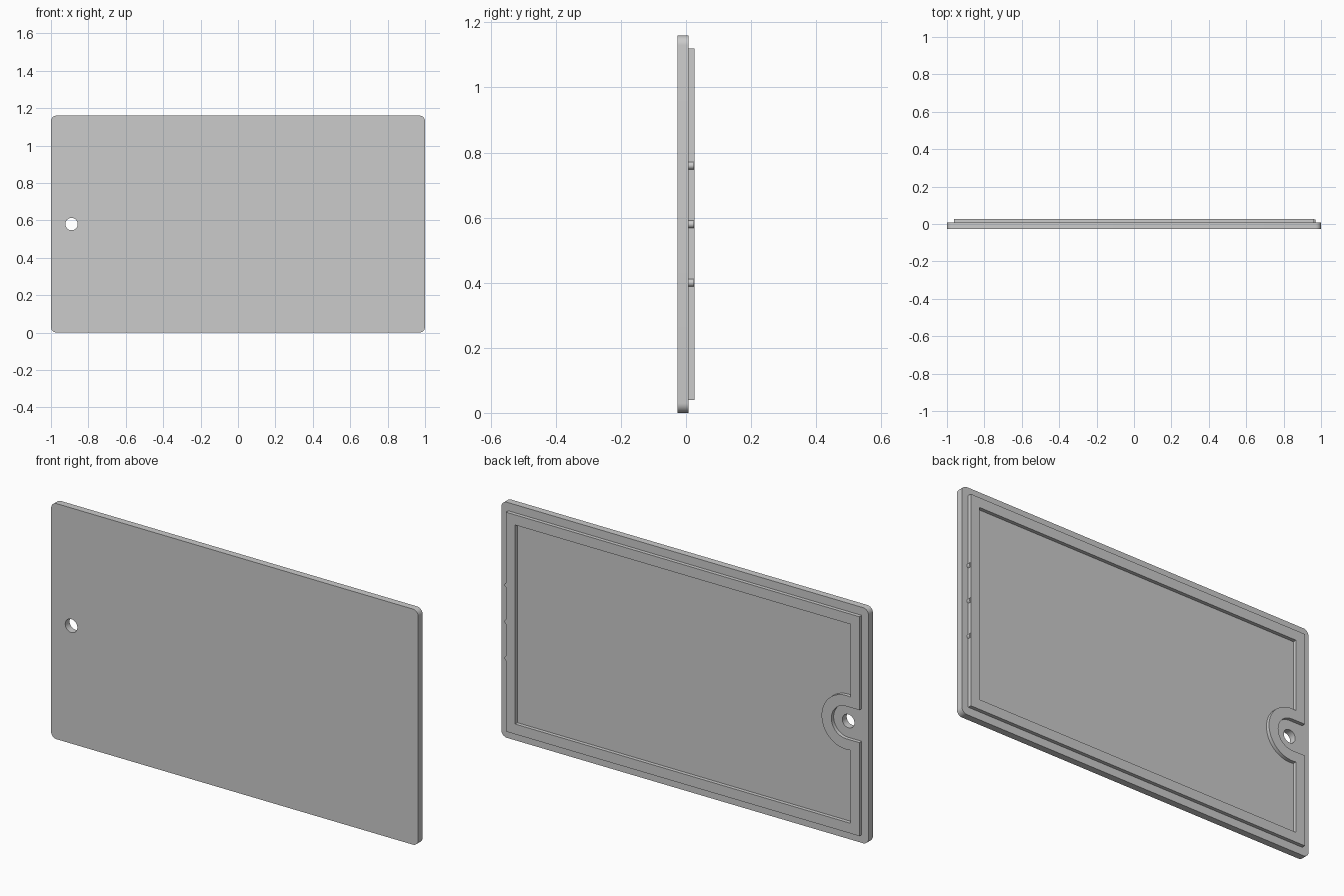
import bpy, bmesh
from math import cos, sin, acos, radians, pi, asin

if "Cube" in bpy.data.objects:
    bpy.data.objects.remove(bpy.data.objects["Cube"])

H = 1.16            # panel height
ZC = H / 2          # height of the screw hole and clip ribs
HX = -0.89          # x of the screw hole
BACK, TOP, FRONT = 0.008, 0.026, -0.026


def arc(cx, cz, r, a0, a1, n):
    return [(cx + r * cos(a0 + (a1 - a0) * i / n),
             cz + r * sin(a0 + (a1 - a0) * i / n)) for i in range(n + 1)]


def slab(name, outlines, y0, y1):
    """Extrude outlines (x, z) with holes between two y depths."""
    cu = bpy.data.curves.new(name, 'CURVE')
    cu.dimensions = '2D'
    cu.fill_mode = 'BOTH'
    cu.extrude = (y1 - y0) / 2
    for pts in outlines:
        sp = cu.splines.new('POLY')
        sp.points.add(len(pts) - 1)
        for p, (x, z) in zip(sp.points, pts):
            p.co = (x, z, 0, 1)
        sp.use_cyclic_u = True
    ob = bpy.data.objects.new(name, cu)
    bpy.context.collection.objects.link(ob)
    ob.location.y = (y0 + y1) / 2
    ob.rotation_euler.x = pi / 2
    bpy.ops.object.select_all(action='DESELECT')
    ob.select_set(True)
    bpy.context.view_layer.objects.active = ob
    bpy.ops.object.convert(target='MESH')
    ob = bpy.context.object
    bm = bmesh.new()
    bm.from_mesh(ob.data)
    bmesh.ops.remove_doubles(bm, verts=bm.verts, dist=1e-5)
    bmesh.ops.recalc_face_normals(bm, faces=bm.faces)
    bm.to_mesh(ob.data)
    bm.free()
    bpy.ops.object.shade_smooth_by_angle(angle=radians(30))
    return ob


# Cover plate with rounded corners and screw hole
r = 0.03
corners = [(1 - r, H - r), (-1 + r, H - r), (-1 + r, r), (1 - r, r)]
plate = []
for i, (cx, cz) in enumerate(corners):
    plate += arc(cx, cz, r, i * pi / 2, (i + 1) * pi / 2, 8)
hole = arc(HX, ZC, 0.033, 0, 2 * pi, 32)[:-1]
slab("cover_plate", [plate, hole], FRONT, BACK)

# Raised rim on the back, with a slot opening around the screw hole
X, Z0, Z1 = 0.963, 0.04, H - 0.04
slot = 0.08
outer = [(-X, Z0), (X, Z0), (X, Z1), (-X, Z1), (-X, ZC + slot)]
outer += arc(HX, ZC, slot, pi / 2, -pi / 2, 24) + [(-X, ZC - slot)]

# Pocket inside the rim, indented by the round screw boss
W, R = 0.05, 0.133
ix = X - W
a = acos((HX + ix) and (-ix - HX) / R)
pocket = [(-ix, Z0 + W), (ix, Z0 + W), (ix, Z1 - W), (-ix, Z1 - W)]
pocket += arc(HX, ZC, R, a, -a, 32)
slab("back_rim", [outer, pocket], BACK, TOP)

# Small clip ribs on the rim's outer edge
for i in (-1, 0, 1):
    rib = [(X - 0.005, ZC + i * 0.18 - 0.012)]
    rib += arc(X - 0.004, ZC + i * 0.18, 0.012, -pi / 2, pi / 2, 10)
    rib += [(X - 0.005, ZC + i * 0.18 + 0.012)]
    slab("clip_rib", [rib], BACK, TOP - 0.001)
